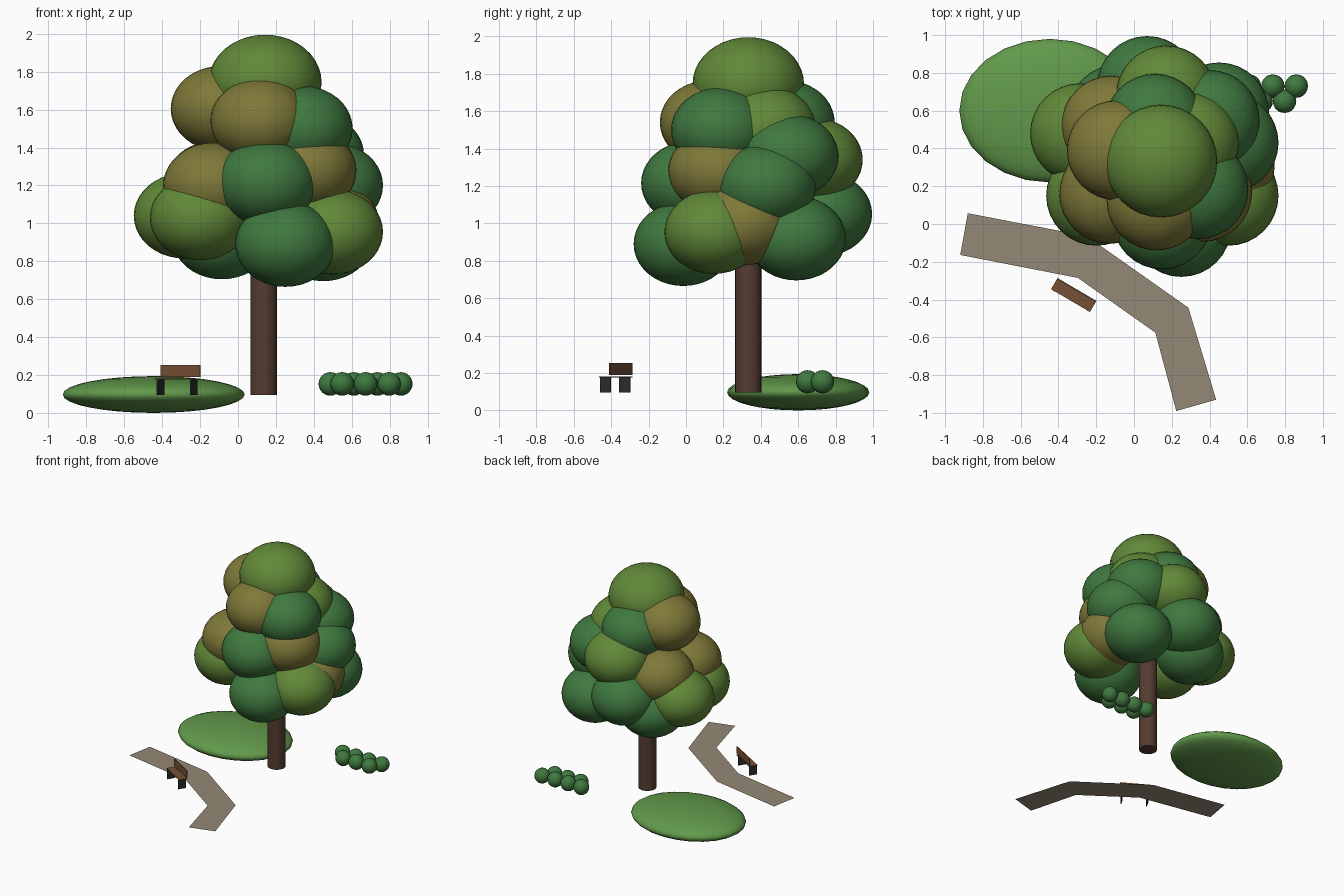
import bpy, bmesh, math
from mathutils import Matrix, Vector

if "Cube" in bpy.data.objects:
    bpy.data.objects.remove(bpy.data.objects["Cube"])


def material(name, rgb):
    m = bpy.data.materials.new(name)
    m.diffuse_color = (*rgb, 1)
    m.use_nodes = True
    m.node_tree.nodes["Principled BSDF"].inputs["Base Color"].default_value = m.diffuse_color
    return m


LIGHT = material("light_leaf", (0.12, 0.25, 0.04))
DARK = material("dark_leaf", (0.05, 0.19, 0.05))
OLIVE = material("olive_leaf", (0.21, 0.19, 0.04))
GRASS = material("grass", (0.12, 0.32, 0.07))
BARK = material("bark", (0.09, 0.045, 0.03))
GRAVEL = material("gravel", (0.30, 0.25, 0.18))
WOOD = material("wood", (0.18, 0.08, 0.035))
IRON = material("iron", (0.025, 0.025, 0.025))

GROUND = 0.095


def finish(name, bm, mat, smooth=True):
    me = bpy.data.meshes.new(name)
    bm.to_mesh(me)
    bm.free()
    me.materials.append(mat)
    if smooth:
        for p in me.polygons:
            p.use_smooth = len(p.vertices) <= 4
    ob = bpy.data.objects.new(name, me)
    bpy.context.collection.objects.link(ob)
    return ob


def ellipsoid(name, loc, size, mat, seg=32, rings=20):
    bm = bmesh.new()
    bmesh.ops.create_uvsphere(bm, u_segments=seg, v_segments=rings, radius=1)
    bmesh.ops.transform(bm, matrix=Matrix.Translation(loc) @ Matrix.Diagonal((*size, 1)),
                        verts=bm.verts)
    return finish(name, bm, mat)


def box(name, size, matrix, mat):
    bm = bmesh.new()
    bmesh.ops.create_cube(bm, size=1)
    bmesh.ops.transform(bm, matrix=matrix @ Matrix.Diagonal((*size, 1)), verts=bm.verts)
    return finish(name, bm, mat, smooth=False)


# grassy mound
ellipsoid("mound", (-0.445, 0.6, 0.097), (0.48, 0.38, 0.097), GRASS, 24, 16)

# trunk
bm = bmesh.new()
bmesh.ops.create_cone(bm, cap_ends=True, segments=24, radius1=0.07, radius2=0.07, depth=0.9,
                      matrix=Matrix.Translation((0.135, 0.333, GROUND + 0.45)))
finish("trunk", bm, BARK)

# crown: flattened leaf clumps in rising rings
clumps = [
    (0.25, -0.015, 0.89, DARK), (0.5, 0.15, 0.955, LIGHT), (0.48, 0.31, 1.0, OLIVE),
    (0.45, 0.59, 0.92, DARK), (0.07, 0.73, 1.05, DARK), (-0.085, 0.58, 0.93, DARK),
    (-0.285, 0.48, 1.04, LIGHT), (-0.2, 0.15, 1.03, LIGHT),
    (0.15, 0.025, 1.215, DARK), (0.36, 0.17, 1.28, OLIVE), (0.5, 0.43, 1.2, DARK),
    (0.40, 0.55, 1.36, DARK), (0.17, 0.68, 1.34, LIGHT), (-0.12, 0.52, 1.21, OLIVE),
    (-0.13, 0.16, 1.2, OLIVE),
    (0.34, 0.185, 1.5, DARK), (0.29, 0.43, 1.51, LIGHT), (0.11, 0.53, 1.54, DARK),
    (-0.09, 0.39, 1.605, OLIVE), (0.12, 0.125, 1.54, OLIVE),
]
for i, (x, y, z, mat) in enumerate(clumps):
    ellipsoid(f"leaf_clump_{i + 1}", (x, y, z), (0.265, 0.265, 0.225), mat)
ellipsoid("crown_top", (0.143, 0.333, 1.745), (0.298, 0.298, 0.25), LIGHT)

# zigzag hedge
for i in range(7):
    y = 0.73 if i % 2 == 0 else 0.65
    ellipsoid(f"hedge_ball_{i + 1}", (0.487 + 0.062 * i, y, 0.153), (0.062,) * 3, DARK, 20, 12)

# flat bent path
left = [(-0.88, 0.057), (-0.25, -0.064), (0.288, -0.443), (0.435, -0.93)]
right = [(-0.92, -0.164), (-0.298, -0.285), (0.113, -0.575), (0.224, -0.99)]
bm = bmesh.new()
a = [bm.verts.new((x, y, GROUND)) for x, y in left]
b = [bm.verts.new((x, y, GROUND)) for x, y in right]
for i in range(3):
    bm.faces.new((a[i], b[i], b[i + 1], a[i + 1]))
finish("path", bm, GRAVEL, smooth=False)

# bench, turned to follow the path
bench = Matrix.Translation((-0.319, -0.376, 0)) @ Matrix.Rotation(math.radians(-30.4), 4, 'Z')
box("bench_seat", (0.239, 0.068, 0.006), bench @ Matrix.Translation((0, 0, 0.179)), WOOD)
box("bench_back", (0.239, 0.006, 0.062), bench @ Matrix.Translation((0, 0.031, 0.221)), WOOD)
for side, name in ((-1, "left"), (1, "right")):
    box(f"bench_leg_{name}", (0.008, 0.066, 0.082),
        bench @ Matrix.Translation((side * 0.102, -0.003, 0.136)), IRON)
